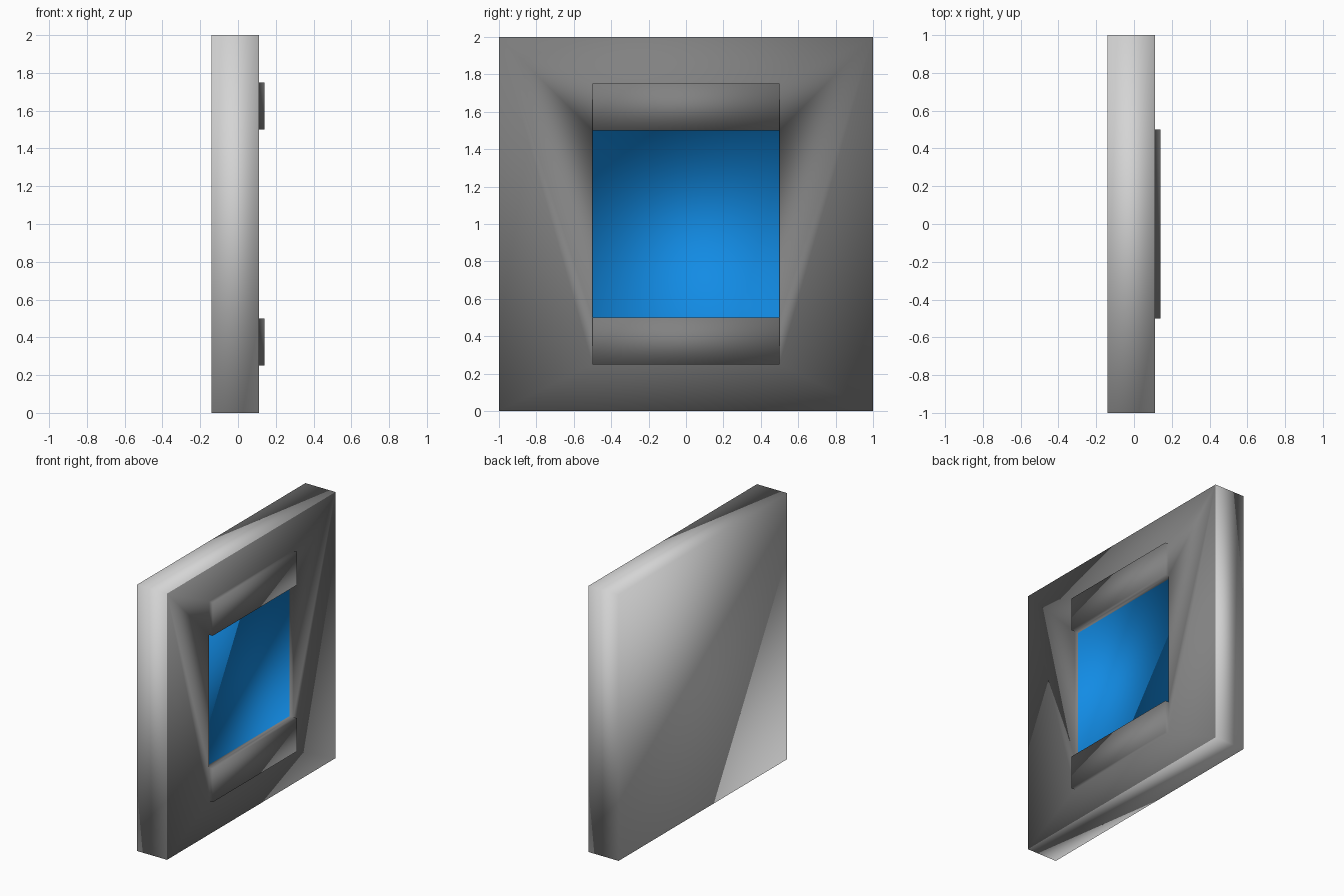
import bpy, bmesh
from mathutils import Vector

if "Cube" in bpy.data.objects:
    bpy.data.objects.remove(bpy.data.objects["Cube"])

BACK, FACE, RAISED, SUNK = -0.14, 0.11, 0.14, 0.08


def material(name, rgb):
    m = bpy.data.materials.new(name)
    m.diffuse_color = (*rgb, 1.0)
    m.use_nodes = True
    m.node_tree.nodes["Principled BSDF"].inputs["Base Color"].default_value = m.diffuse_color
    return m


mesh = bpy.data.meshes.new("wall_panel")
panel = bpy.data.objects.new("wall_panel", mesh)
bpy.context.collection.objects.link(panel)
for mat in (material("light grey", (0.66, 0.66, 0.66)),
            material("dark grey", (0.22, 0.22, 0.22)),
            material("blue", (0.006, 0.26, 0.78))):
    mesh.materials.append(mat)

bm = bmesh.new()


def face(verts, index, outward):
    f = bm.faces.new(verts)
    f.normal_update()
    if f.normal.dot(Vector(outward)) < 0:
        f.normal_flip()
    f.material_index = index
    return f


# slab: back and four sides
corners = [(-1, 0), (1, 0), (1, 2), (-1, 2)]
back = [bm.verts.new((BACK, y, z)) for y, z in corners]
front = [bm.verts.new((FACE, y, z)) for y, z in corners]
face(back, 0, (-1, 0, 0))
sides = [(0, 0, -1), (0, 1, 0), (0, 0, 1), (0, -1, 0)]
for i, out in enumerate(sides):
    j = (i + 1) % 4
    face([back[i], back[j], front[j], front[i]], 0, out)

# front frame around the central column
levels = (0.25, 0.5, 1.5, 1.75)
left = [bm.verts.new((FACE, -0.5, z)) for z in levels]
right = [bm.verts.new((FACE, 0.5, z)) for z in levels]
out = (1, 0, 0)
face([front[0], front[1], right[0], left[0]], 1, out)
face([front[3], front[2], right[3], left[3]], 1, out)
face([front[0]] + left + [front[3]], 1, out)
face([front[1]] + right + [front[2]], 1, out)

# raised lower and upper bars, sunken blue screen
cells = [face([left[i], right[i], right[i + 1], left[i + 1]], 1, out)
         for i in range(3)]
for cell, level in ((cells[0], RAISED), (cells[2], RAISED), (cells[1], SUNK)):
    new = bmesh.ops.extrude_face_region(bm, geom=[cell])["geom"]
    for v in (g for g in new if isinstance(g, bmesh.types.BMVert)):
        v.co.x = level
    if cell.is_valid:
        bm.faces.remove(cell)
    if level == SUNK:
        for f in (g for g in new if isinstance(g, bmesh.types.BMFace)):
            f.material_index = 2

bmesh.ops.recalc_face_normals(bm, faces=bm.faces[:])
for f in bm.faces:
    f.smooth = True
bm.to_mesh(mesh)
bm.free()
